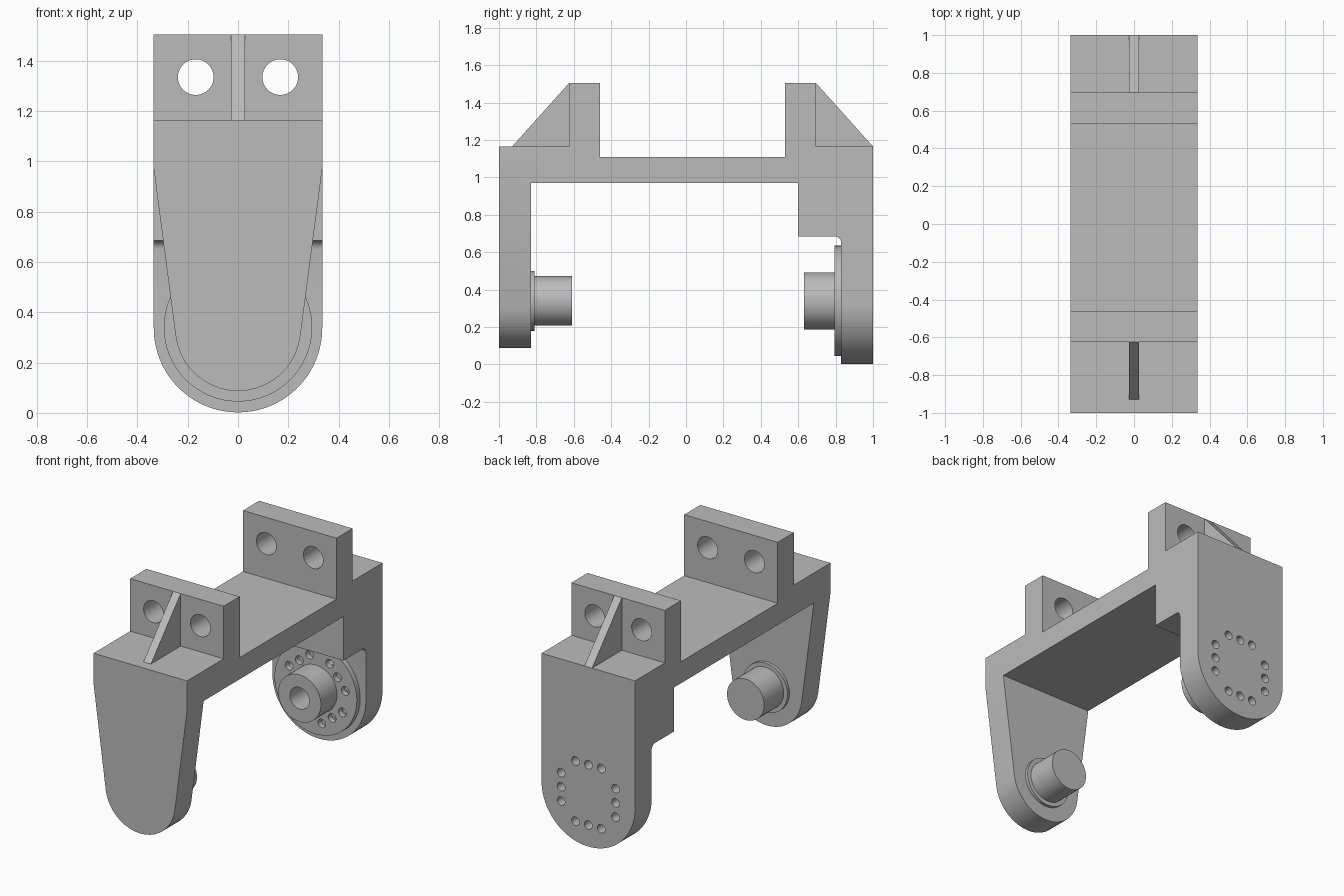
import bpy
import math
from mathutils import Vector

if "Cube" in bpy.data.objects:
    bpy.data.objects.remove(bpy.data.objects["Cube"])

HALF = 0.335          # half width of the bracket
PIVOT = 0.337         # height of the pivot axis

grey = bpy.data.materials.new("plain grey")
grey.use_nodes = True
grey.diffuse_color = (0.5, 0.5, 0.5, 1)
grey.node_tree.nodes["Principled BSDF"].inputs["Base Color"].default_value = (0.5, 0.5, 0.5, 1)


def prism(name, outline, axis, lo, hi):
    """Extrude an outline: (y, z) points along x, or (x, z) points along y."""
    def place(p, d):
        return (d, p[0], p[1]) if axis == "x" else (p[0], d, p[1])
    n = len(outline)
    verts = [place(p, lo) for p in outline] + [place(p, hi) for p in outline]
    faces = [list(range(n)), list(range(2 * n - 1, n - 1, -1))]
    faces += [[i, i + n, (i + 1) % n + n, (i + 1) % n] for i in range(n)]
    mesh = bpy.data.meshes.new(name)
    mesh.from_pydata(verts, [], faces)
    # Turn the faces outward whatever the outline direction
    area = sum(a[0] * b[1] - b[0] * a[1] for a, b in zip(outline, outline[1:] + outline[:1]))
    if (area > 0) == (axis == "x"):
        mesh.flip_normals()
    mesh.materials.append(grey)
    obj = bpy.data.objects.new(name, mesh)
    bpy.context.collection.objects.link(obj)
    return obj


def arc(cx, cz, r, start, end, steps):
    angles = [math.radians(start + (end - start) * i / steps) for i in range(steps + 1)]
    return [(cx + r * math.cos(a), cz + r * math.sin(a)) for a in angles]


def rod(name, x, z, r, lo, hi, sides=48):
    """Cylinder lying along y."""
    return prism(name, arc(x, z, r, 0, 360, sides)[:-1], "y", lo, hi)


def carve(obj, cutter):
    cutter.hide_render = True
    mod = obj.modifiers.new("cut", "BOOLEAN")
    mod.operation = "DIFFERENCE"
    mod.solver = "EXACT"
    mod.object = cutter
    bpy.context.view_layer.objects.active = obj
    bpy.ops.object.modifier_apply(modifier=mod.name)
    bpy.data.objects.remove(cutter)


def bolt_pattern(turn):
    """Four straight rows of three small holes around the pivot."""
    spots = []
    for quarter in range(4):
        a = math.radians(turn + 90 * quarter)
        out, along = Vector((math.cos(a), math.sin(a))), Vector((-math.sin(a), math.cos(a)))
        spots += [out * 0.195 + along * s for s in (-0.092, 0, 0.092)]
    return spots


# Bracket body: side profile with deck, lugs and both arms
fillet = arc(0.795, 0.65, 0.035, 0, 90, 6)
side = [(-1, 0), (-0.83, 0), (-0.83, 0.97), (0.6, 0.97), (0.6, 0.685)]
side += fillet[::-1]
side += [(0.83, 0), (1, 0), (1, 1.165), (0.695, 1.165), (0.695, 1.505),
         (0.53, 1.505), (0.53, 1.11), (-0.46, 1.11), (-0.46, 1.505),
         (-0.625, 1.505), (-0.625, 1.165), (-1, 1.165)]
body = prism("bracket_body", side, "x", -HALF, HALF)

# Round the arm ends: tapered in front, straight at the back
for curve, top, lo, hi in (
        (arc(0, PIVOT, 0.25, -7, -173, 20), 0.97, -1.1, -0.78),
        (arc(0, PIVOT, HALF, 0, -180, 40), PIVOT, 0.78, 1.1)):
    outline = [(HALF, top)] + curve + [(-HALF, top), (-0.5, top), (-0.5, -0.2),
                                       (0.5, -0.2), (0.5, top)]
    if top == PIVOT:
        outline = curve + outline[-4:]
    carve(body, prism("arm_cutter", outline, "y", lo, hi))

# Mounting holes in both lugs
for x in (-0.168, 0.168):
    for lo, hi in ((-0.7, -0.4), (0.45, 0.75)):
        carve(body, rod("lug_cutter", x, 1.335, 0.071, lo, hi, 32))

# Small holes through the back arm
for p in bolt_pattern(0):
    carve(body, rod("bolt_cutter", p.x, PIVOT + p.y, 0.028, 0.82, 1.1, 16))

# Gussets behind the lugs
prism("front_gusset", [(-0.93, 1.165), (-0.62, 1.165), (-0.62, 1.505), (-0.625, 1.505)],
      "x", -0.027, 0.027)
prism("back_gusset", [(1, 1.165), (0.695, 1.505), (0.69, 1.505), (0.69, 1.165)],
      "x", -0.027, 0.027)

# Front pivot pin with its collar
rod("pin_collar", 0, PIVOT + 0.003, 0.16, -0.832, -0.81)
rod("pivot_pin", 0, PIVOT + 0.003, 0.133, -0.82, -0.61)

# Back drive disc with turned hole pattern, and hollow hub
disc = rod("drive_disc", 0, PIVOT + 0.003, 0.295, 0.795, 0.832, 64)
for p in bolt_pattern(37):
    carve(disc, rod("disc_cutter", p.x, PIVOT + p.y, 0.028, 0.7, 0.9, 16))
hub = rod("drive_hub", 0, PIVOT + 0.003, 0.153, 0.63, 0.797)
for part in (disc, hub):
    carve(part, rod("bore_cutter", 0, PIVOT + 0.003, 0.07, 0.5, 0.9, 32))

# Smooth round surfaces, keep edges sharp
bpy.ops.object.select_all(action="DESELECT")
for obj in bpy.context.collection.objects:
    if obj.type == "MESH" and grey.name in obj.data.materials:
        obj.select_set(True)
        bpy.context.view_layer.objects.active = obj
bpy.ops.object.shade_smooth_by_angle(angle=math.radians(30))
